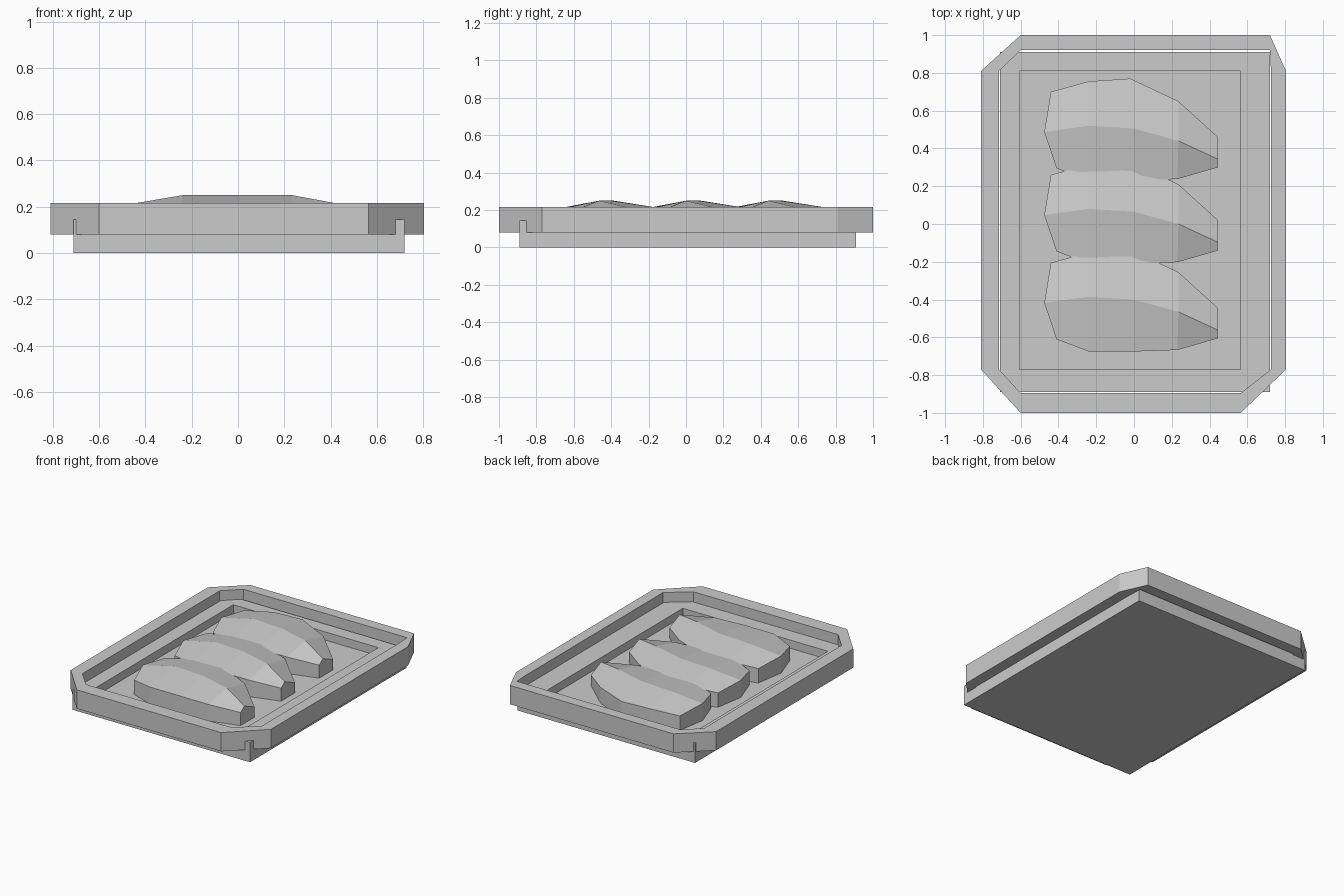
import bpy

if "Cube" in bpy.data.objects:
    bpy.data.objects.remove(bpy.data.objects["Cube"])


def make(name, verts, faces):
    mesh = bpy.data.meshes.new(name)
    mesh.from_pydata(verts, [], faces)
    mesh.update()
    ob = bpy.data.objects.new(name, mesh)
    bpy.context.collection.objects.link(ob)
    return ob


def ring_faces(a, b, n):
    return [(a + i, a + (i + 1) % n, b + (i + 1) % n, b + i) for i in range(n)]


def loop(points, z):
    return [(x, y, z) for x, y in points]


def rect(x0, x1, y0, y1):
    return [(x0, y0), (x1, y0), (x1, y1), (x0, y1)]


FLOOR = 0.085

# Rectangular base tray with a sunken floor
outer = rect(-0.71, 0.72, -0.89, 0.91)
inner = rect(-0.605, 0.565, -0.77, 0.81)
verts = loop(outer, 0) + loop(outer, 0.145) + loop(inner, 0.145) + loop(inner, FLOOR)
faces = [(3, 2, 1, 0), (12, 13, 14, 15)]
for k in range(3):
    faces += ring_faces(k * 4, k * 4 + 4, 4)
make("base_tray", verts, faces)

# Eight-sided raised rim around the base
out8 = [(-0.60, -1), (0.565, -1), (0.805, -0.77), (0.805, 0.81),
        (0.72, 1), (-0.60, 1), (-0.81, 0.81), (-0.81, -0.77)]
in8 = [(-0.60, -0.895), (0.565, -0.895), (0.725, -0.77), (0.725, 0.81),
       (0.72, 0.92), (-0.60, 0.92), (-0.715, 0.81), (-0.715, -0.77)]
verts = loop(out8, 0.08) + loop(out8, 0.217) + loop(in8, 0.217) + loop(in8, 0.08)
faces = []
for k in range(4):
    faces += ring_faces(k * 8, (k * 8 + 8) % 32, 8)
make("octagonal_rim", verts, faces)

# Three overlapping ridged pieces: front edge, ridge and back edge (left to right)
front = [(-0.41, 0.295, 0.19), (-0.24, 0.23, 0.21), (0, 0.23, 0.21),
         (0.23, 0.238, 0.205), (0.445, 0.30, 0.18)]
ridge = [(-0.475, 0.487, 0.21), (-0.24, 0.52, 0.25), (0, 0.505, 0.25),
         (0.235, 0.44, 0.25), (0.445, 0.343, 0.211)]
back = [(-0.44, 0.70, 0.19), (-0.24, 0.755, 0.21), (-0.02, 0.77, 0.21),
        (0.235, 0.65, 0.20), (0.445, 0.46, 0.16)]
top = front + ridge + back
for name, shift in (("back", 0), ("middle", -0.44), ("front", -0.905)):
    verts = [(x, y + shift, z) for x, y, z in top]
    verts += [(x, y + shift, FLOOR - 0.003) for x, y, z in top]
    faces = []
    for r in (0, 5):
        for i in range(4):
            a = r + i
            faces.append((a, a + 1, a + 6, a + 5))
    # Vertical skirt and underside
    edge = [0, 1, 2, 3, 4, 9, 14, 13, 12, 11, 10, 5]
    for i, a in enumerate(edge):
        b = edge[(i + 1) % len(edge)]
        faces.append((b, a, a + 15, b + 15))
    faces.append([a + 15 for a in reversed(edge)])
    make("ridged_piece_" + name, verts, faces)
